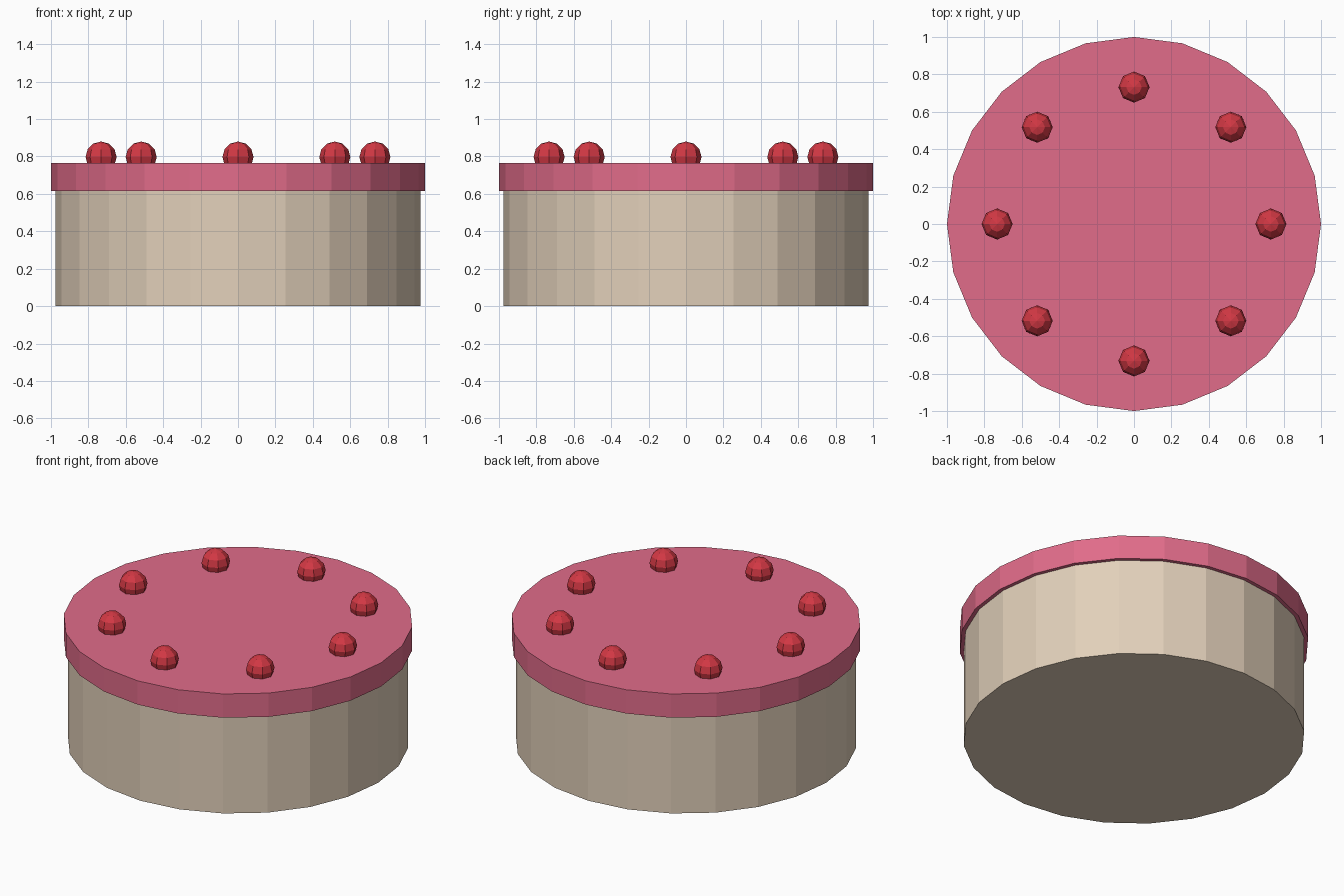
import bpy, math

if "Cube" in bpy.data.objects:
    bpy.data.objects.remove(bpy.data.objects["Cube"])

def material(name, rgb):
    m = bpy.data.materials.new(name)
    lin = [((c / 255 + 0.055) / 1.055) ** 2.4 for c in rgb]
    m.diffuse_color = (*lin, 1)
    m.use_nodes = True
    m.node_tree.nodes["Principled BSDF"].inputs["Base Color"].default_value = m.diffuse_color
    return m

sponge = material("sponge cream", (226, 208, 186))
icing = material("pink icing", (225, 108, 138))
red = material("cherry red", (210, 56, 68))

def finish(name, mat):
    ob = bpy.context.object
    ob.name = name
    ob.data.materials.append(mat)
    return ob

def disc(name, radius, z0, z1, mat):
    bpy.ops.mesh.primitive_cylinder_add(vertices=24, radius=radius, depth=z1 - z0,
                                        location=(0, 0, (z0 + z1) / 2))
    return finish(name, mat)

# Sponge body and icing lid
disc("cake_body", 0.977, 0, 0.615, sponge)
disc("icing_top", 1.0, 0.615, 0.765, icing)

# Ring of eight cherries, half sunk in the icing
for i in range(8):
    a = i * math.pi / 4
    bpy.ops.mesh.primitive_uv_sphere_add(segments=8, ring_count=6, radius=0.083,
        location=(0.732 * math.cos(a), 0.732 * math.sin(a), 0.797))
    finish(f"cherry_{i + 1}", red)
